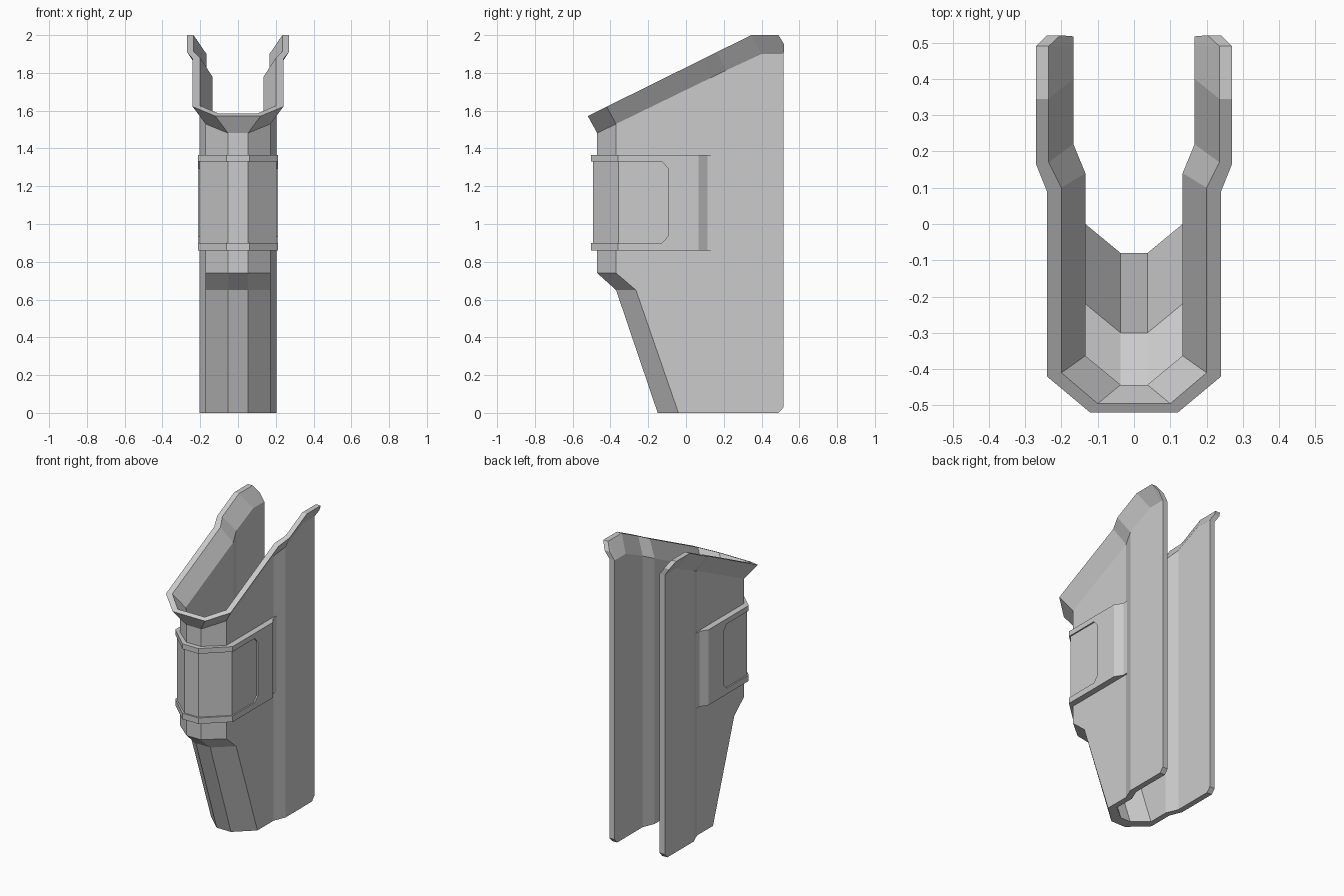
import bpy, bmesh

if "Cube" in bpy.data.objects:
    bpy.data.objects.remove(bpy.data.objects["Cube"])


def finish(name, bm):
    bmesh.ops.recalc_face_normals(bm, faces=bm.faces)
    me = bpy.data.meshes.new(name)
    bm.to_mesh(me)
    bm.free()
    ob = bpy.data.objects.new(name, me)
    bpy.context.collection.objects.link(ob)
    return ob


def full(half):
    """Mirror a half row (front centre to back end) into a whole U."""
    return [(-p[0], *p[1:]) for p in reversed(half)] + list(half)


# Guard shell: U-shaped sections lofted from the foot to the flared rim
def wall_row(xa, xb, jog, ya, yb, z, crease=False):
    xs = [xa, xb, xb] + [xb + 0.033] * 4
    ys = [ya, yb, jog, jog + 0.08, 0.4, 0.49, 0.517]
    row = []
    for i, (x, y) in enumerate(zip(xs, ys)):
        h = min(1.9, 1.71 + 0.487 * y) if crease else z
        if z == 0 and i == 6 and not crease:
            h = 0.03                      # clipped lower back corner
        row.append((x, y, h))
    return full(row)


def rim_row(xs, ys):
    row = [(x, y, min(2.0, 1.829 + 0.495 * y)) for x, y in zip(xs, ys)]
    row[-1] = (*row[-1][:2], 1.95)        # clipped upper back corner
    return full(row)


def wall(xa, xb, jog, fronts):
    rows = [wall_row(xa, xb, jog, ya, yb, z) for ya, yb, z in fronts]
    ya, yb, _ = fronts[-1]
    return rows + [wall_row(xa, xb, jog, ya, yb, 0, True)]


outer = wall(0.053, 0.172, 0.13, [(-0.15, -0.04, 0), (-0.37, -0.265, 0.65), (-0.47, -0.37, 0.74)])
outer.append(rim_row([0.12, 0.24, 0.24, 0.27, 0.27, 0.27, 0.24],
                     [-0.52, -0.42, 0.09, 0.165, 0.345, 0.49, 0.52]))
inner = wall(0.037, 0.134, 0.14, [(-0.08, 0.0, 0), (-0.30, -0.22, 0.65), (-0.443, -0.363, 0.74)])
inner.append(rim_row([0.10, 0.20, 0.20, 0.235, 0.235, 0.235, 0.203],
                     [-0.495, -0.41, 0.10, 0.17, 0.345, 0.49, 0.52]))

bm = bmesh.new()
loops = [[bm.verts.new(p) for p in r] for r in outer + inner[::-1]]
n = len(loops)
for a in range(n):
    r, s = loops[a], loops[(a + 1) % n]   # wraps over the rim and under the foot
    for i in range(len(r) - 1):
        bm.faces.new((r[i], r[i + 1], s[i + 1], s[i]))
half = n // 2
for k in range(half - 1):                 # back edges of both walls
    r, s, t, u = loops[k], loops[k + 1], loops[n - 2 - k], loops[n - 1 - k]
    for i in (0, -1):
        bm.faces.new((r[i], s[i], t[i], u[i]))
finish("guard_shell", bm)


# Strap parts: U-shaped prisms that wrap the front of the shell
INNER = [(0.05, -0.462), (0.155, -0.372), (0.155, 0.15)]


def wrap(name, path, z0, z1):
    bm = bmesh.new()
    rows = [[bm.verts.new((x, y, z)) for x, y in full(p)]
            for z in (z0, z1) for p in (path, INNER)]
    # pad-free build: one closed polygon per level
    low, high = rows[0] + rows[1][::-1], rows[2] + rows[3][::-1]
    bm.faces.new(low)
    bm.faces.new(high)
    for i in range(len(low)):
        j = (i + 1) % len(low)
        bm.faces.new((low[i], low[j], high[j], high[i]))
    return finish(name, bm)


tail = [(0.213, 0.065), (0.181, 0.115), (0.181, 0.15)]
wrap("strap_panel", [(0.053, -0.493), (0.204, -0.357), (0.204, -0.095), (0.213, -0.095)] + tail,
     0.9, 1.33)
for name, z0, z1 in (("strap_lower_band", 0.86, 0.9), ("strap_upper_band", 1.33, 1.365)):
    wrap(name, [(0.06, -0.503), (0.213, -0.36)] + tail, z0, z1)

# Angled corners of the recessed panel
bm = bmesh.new()
for side in (-1, 1):
    for z, d in ((0.9, 0.035), (1.33, -0.035)):
        tri = [(-0.127, z), (-0.095, z), (-0.095, z + d)]
        a, b = ([bm.verts.new((side * x, y, h)) for y, h in tri] for x in (0.2, 0.213))
        bm.faces.new(a)
        bm.faces.new(b)
        for i in range(3):
            j = (i + 1) % 3
            bm.faces.new((a[i], a[j], b[j], b[i]))
finish("panel_corners", bm)
